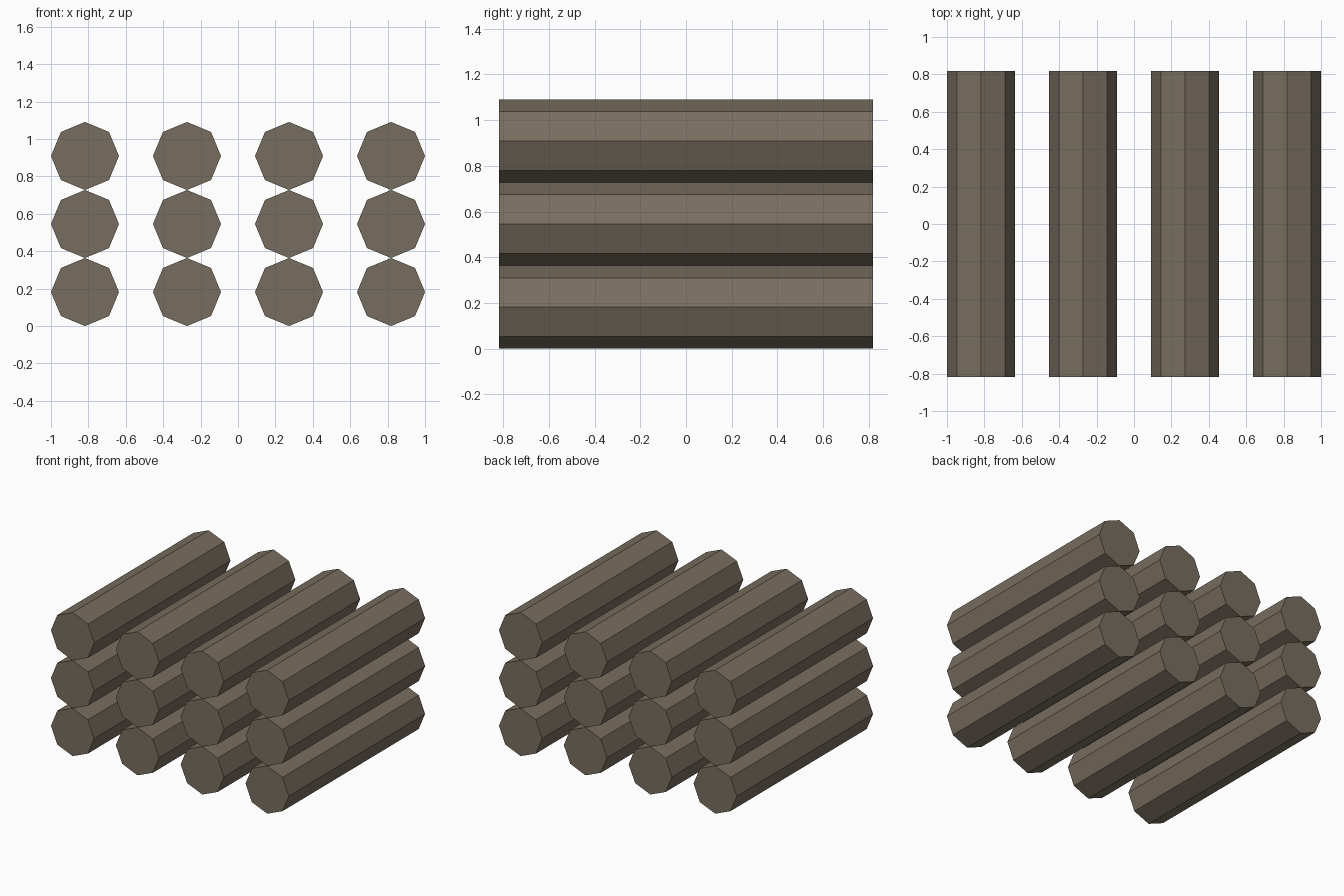
import bpy
from math import pi

if "Cube" in bpy.data.objects:
    bpy.data.objects.remove(bpy.data.objects["Cube"])

R = 2 / 11          # log radius
LENGTH = 9 * R      # log length along y
COLUMNS, ROWS = 4, 3

bark = bpy.data.materials.new("bark_brown")
bark.diffuse_color = (0.19, 0.155, 0.115, 1)
bark.use_nodes = True
bark.node_tree.nodes["Principled BSDF"].inputs["Base Color"].default_value = bark.diffuse_color

# Eight-sided log, corners pointing up, down and sideways
def add_log(name, x, z):
    bpy.ops.mesh.primitive_cylinder_add(
        vertices=8, radius=R, depth=LENGTH,
        location=(x, 0, z), rotation=(pi / 2, 0, 0))
    log = bpy.context.object
    log.name = name
    log.data.materials.append(bark)

# Stack: columns spaced apart, rows touching
for row in range(ROWS):
    for col in range(COLUMNS):
        add_log(f"log_row{row + 1}_column{col + 1}",
                (col - (COLUMNS - 1) / 2) * 3 * R, R + row * 2 * R)
